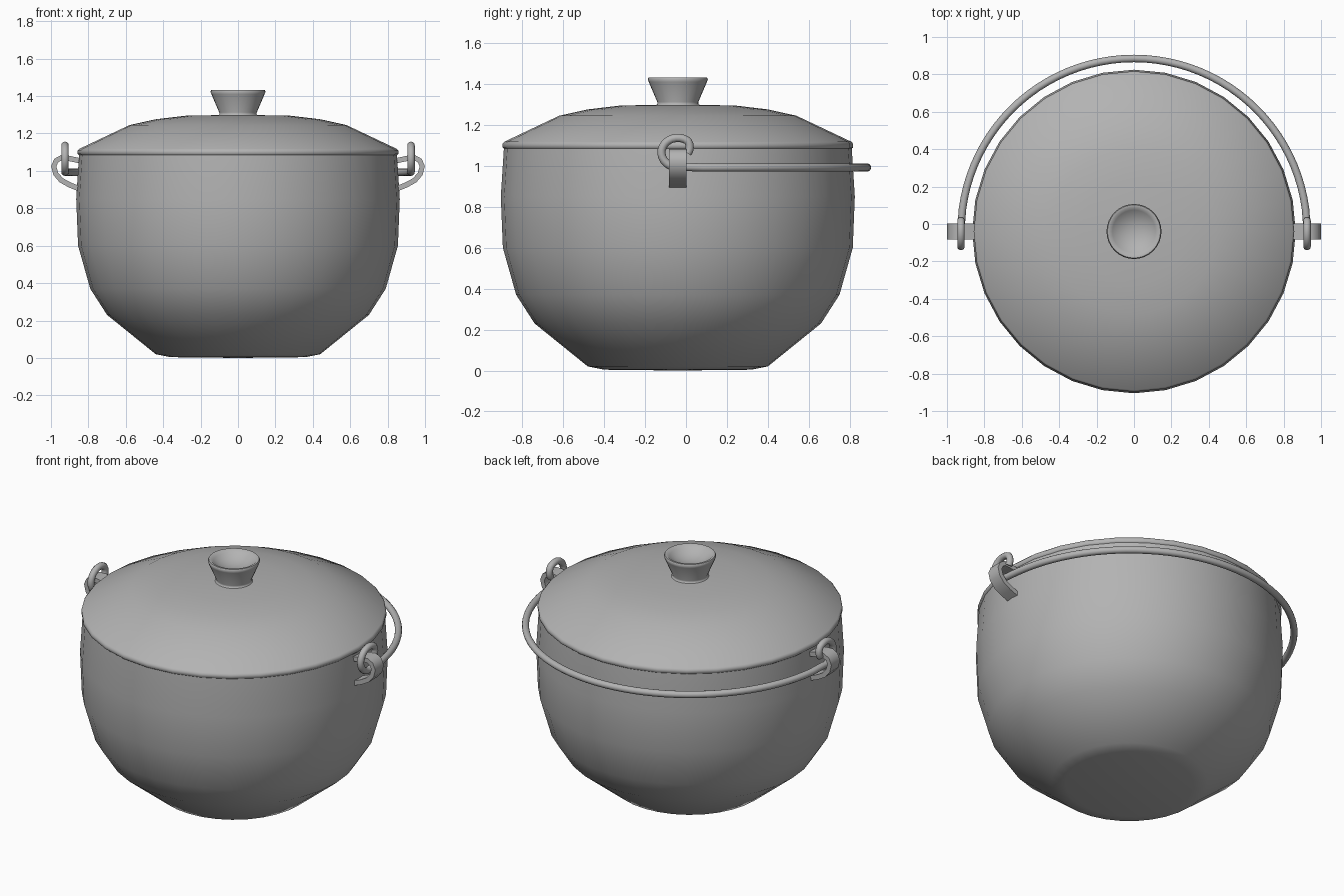
import bpy, math
from mathutils import Vector

cube = bpy.data.objects.get("Cube")
if cube:
    bpy.data.objects.remove(cube, do_unlink=True)

CY = -0.04       # pot axis in y
WIRE = 0.02      # wire radius
RING_X = 0.925   # bail end distance from the axis

metal = bpy.data.materials.new("grey_metal")
metal.use_nodes = True
grey = (0.45, 0.45, 0.45, 1)
metal.diffuse_color = grey
metal.node_tree.nodes["Principled BSDF"].inputs["Base Color"].default_value = grey


def make(name, verts, faces, angle):
    mesh = bpy.data.meshes.new(name)
    mesh.from_pydata(verts, [], faces)
    mesh.materials.append(metal)
    obj = bpy.data.objects.new(name, mesh)
    bpy.context.collection.objects.link(obj)
    bpy.ops.object.select_all(action='DESELECT')
    obj.select_set(True)
    bpy.context.view_layer.objects.active = obj
    bpy.ops.object.shade_smooth_by_angle(angle=math.radians(angle))
    return obj


def lathe(name, profile, sides, angle):
    """Spin an upward (radius, z) profile; a zero radius becomes a pole."""
    verts, rings, faces = [], [], []
    for r, z in profile:
        count = sides if r > 0 else 1
        rings.append([len(verts) + i for i in range(count)])
        for i in range(count):
            a = math.tau * i / sides
            verts.append((r * math.cos(a), CY + r * math.sin(a), z))
    for low, high in zip(rings, rings[1:]):
        for i in range(sides):
            j = (i + 1) % sides
            quad = [low[i % len(low)], low[j % len(low)],
                    high[j % len(high)], high[i % len(high)]]
            faces.append(list(dict.fromkeys(quad)))
    return make(name, verts, faces, angle)


def tube(name, path, radius, sides=12):
    """Sweep a round wire along a path with closed ends."""
    verts, faces = [], []
    side = None
    for k, p in enumerate(path):
        t = (path[min(k + 1, len(path) - 1)] - path[max(k - 1, 0)]).normalized()
        side = side or t.cross(Vector((1, 0, 0)))
        side = (side - t * side.dot(t)).normalized()
        up = t.cross(side)
        for i in range(sides):
            a = math.tau * i / sides
            verts.append(p + radius * (side * math.cos(a) + up * math.sin(a)))
    for k in range(len(path) - 1):
        for i in range(sides):
            j = (i + 1) % sides
            a, b = k * sides, (k + 1) * sides
            faces.append((a + i, a + j, b + j, b + i))
    faces.append(tuple(reversed(range(sides))))
    faces.append(tuple(range(len(verts) - sides, len(verts))))
    return make(name, verts, faces, 50)


# Pot body with an inner wall
lathe("pot_body", [(0, 0), (0.36, 0.004), (0.44, 0.02), (0.70, 0.23), (0.79, 0.37),
                   (0.855, 0.60), (0.865, 0.85), (0.85, 1.085), (0.82, 1.085),
                   (0.83, 0.85), (0.82, 0.60), (0.67, 0.27), (0.4, 0.06), (0, 0.04)], 32, 60)

# Shallow domed lid
lathe("lid", [(0, 1.08), (0.845, 1.08), (0.857, 1.09), (0.857, 1.108), (0.848, 1.118),
              (0.58, 1.245), (0.44, 1.276), (0.28, 1.295), (0, 1.3)], 32, 60)

# Flared knob with a dished top
lathe("lid_knob", [(0.115, 1.292), (0.1, 1.302), (0.1, 1.312), (0.142, 1.41), (0.147, 1.424),
                   (0.142, 1.433), (0.13, 1.433), (0.115, 1.42), (0.08, 1.398),
                   (0.04, 1.386), (0, 1.382)], 32, 60)

# Half-circle bail whose ends curl into eyes
def bail_eye(sign):
    points = []
    for k in range(21):
        a = math.radians(-75 - 290 * k / 20)
        shrink = 1 - 0.4 * max(0, k - 16) / 4
        points.append(Vector((sign * RING_X, CY + 0.08 * shrink * math.cos(a),
                              1.065 + 0.072 * shrink * math.sin(a))))
    return points


arc = [Vector((RING_X * math.cos(a), CY + RING_X * math.sin(a), 0.992))
       for a in (math.pi * k / 48 for k in range(2, 47))]
tube("bail_handle", bail_eye(1)[::-1] + arc + bail_eye(-1), WIRE)

# Flat strap lugs that carry the bail
strap = [(0.85, 0.905), (0.90, 0.925), (0.945, 0.95), (0.975, 0.985), (0.985, 1.025),
         (0.972, 1.055), (0.945, 1.07), (0.91, 1.068), (0.85, 1.055)]
for label, sign in (("left", 1), ("right", -1)):
    verts, faces = [], []
    pts = [Vector(p) for p in strap]
    for k, p in enumerate(pts):
        t = (pts[min(k + 1, len(pts) - 1)] - pts[max(k - 1, 0)]).normalized()
        n = Vector((t.y, -t.x)) * 0.014
        for q, y in ((p + n, -0.042), (p + n, 0.042), (p - n, 0.042), (p - n, -0.042)):
            verts.append((sign * q.x, CY + y, q.y))
    for k in range(len(pts) - 1):
        for i in range(4):
            j = (i + 1) % 4
            quad = (4 * k + i, 4 * k + j, 4 * k + 4 + j, 4 * k + 4 + i)
            faces.append(quad if sign > 0 else quad[::-1])
    make(label + "_lug", verts, faces, 40)
